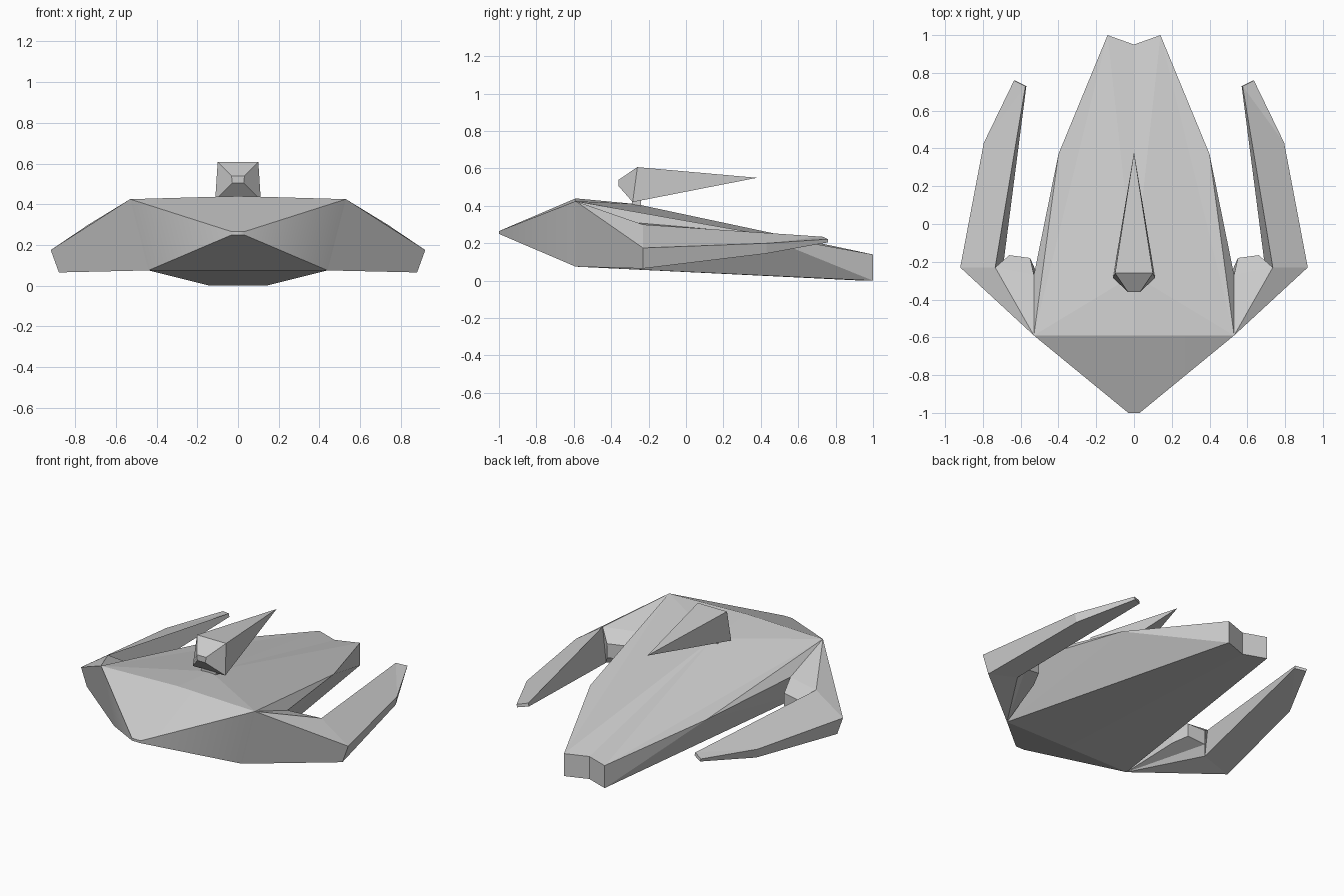
import bpy, bmesh, math

if "Cube" in bpy.data.objects:
    bpy.data.objects.remove(bpy.data.objects["Cube"])


def half_mesh(name, pts, faces, sides=(1, -1), smooth_before=None):
    """Build faces from named half-model points, mirrored across x = 0."""
    bm = bmesh.new()
    for s in sides:
        v = {k: bm.verts.new((p[0] * s, p[1], p[2])) for k, p in pts.items()}
        for f in faces:
            bm.faces.new([v[k] for k in f.split()])
    bmesh.ops.remove_doubles(bm, verts=bm.verts, dist=1e-5)
    bmesh.ops.recalc_face_normals(bm, faces=bm.faces)
    if smooth_before is not None:
        for f in bm.faces:
            f.smooth = f.calc_center_median().y < smooth_before
        for e in bm.edges:
            e.smooth = e.calc_face_angle(0) < math.radians(45)
    me = bpy.data.meshes.new(name)
    bm.to_mesh(me)
    bm.free()
    ob = bpy.data.objects.new(name, me)
    bpy.context.collection.objects.link(ob)
    return ob


# Main hull: wedge nose, sloping deck and notched tail
half_mesh("hull", {
    "n0": (0, -1, .265), "n1": (.03, -1, .265),
    "n2": (.03, -1, .25), "n3": (0, -1, .25),
    "top": (0, -.59, .44), "shoulder": (.53, -.59, .425),
    "chin": (.44, -.59, .075), "chin0": (0, -.59, .075),
    "ridge": (0, -.27, .41), "hip": (.53, -.27, .31), "knee": (.40, .37, .255),
    "tail0": (0, .95, .14), "tail": (.14, 1, .14),
    "keel": (.14, 1, 0), "keel0": (0, .95, 0),
}, [
    "n0 n1 n2 n3", "n0 n1 shoulder top", "n1 n2 chin shoulder", "n2 n3 chin0 chin",
    "top shoulder ridge", "ridge shoulder tail", "ridge tail tail0",
    "shoulder hip knee", "shoulder knee tail",
    "shoulder chin hip", "hip chin knee", "knee chin keel", "knee keel tail",
    "tail0 tail keel keel0", "chin0 chin keel keel0",
], smooth_before=-.6)

# Side wings: swept arm with a long prong pointing to the rear
wing = {
    "shoulder": (.53, -.59, .425), "chin": (.44, -.59, .075),
    "out_t": (.92, -.23, .175), "out_b": (.88, -.23, .065),
    "in_t": (.735, -.23, .30), "in_b": (.69, -.20, .10),
    "r1_t": (.66, -.165, .24), "r1_b": (.66, -.165, .15),
    "r2_t": (.55, -.18, .25), "r2_b": (.55, -.18, .17),
    "hip_t": (.53, -.27, .31), "hip_b": (.51, -.27, .15),
    "mid_t": (.795, .43, .20), "mid_b": (.785, .43, .145),
    "tip_t": (.635, .76, .222), "tip_b": (.63, .76, .205),
    "end_t": (.575, .73, .235), "end_b": (.57, .73, .215),
}
wing_faces = [
    # arm
    "shoulder chin out_b out_t", "shoulder out_t in_t", "shoulder in_t hip_t",
    "hip_t in_t r1_t r2_t", "hip_t r2_t r2_b hip_b", "r2_t r1_t r1_b r2_b",
    "r1_t in_t in_b r1_b", "chin out_b in_b", "chin in_b r1_b",
    "chin r1_b r2_b hip_b", "shoulder hip_t hip_b chin",
    # prong
    "out_t mid_t end_t in_t", "mid_t tip_t end_t", "out_t out_b mid_b mid_t",
    "mid_t mid_b tip_b tip_t", "tip_t tip_b end_b end_t",
    "in_t end_t end_b in_b", "in_b end_b mid_b out_b", "mid_b end_b tip_b",
]
half_mesh("right_wing", wing, wing_faces, (1,))
half_mesh("left_wing", wing, wing_faces, (-1,))

# Dorsal pod: blunt front tapering to a long rear spike
half_mesh("dorsal_pod", {
    "a0": (0, -.36, .54), "a1": (.032, -.36, .54),
    "a2": (.028, -.36, .505), "a3": (0, -.36, .505),
    "b0": (0, -.26, .607), "b1": (.10, -.26, .607),
    "b2": (.112, -.285, .42), "b3": (0, -.285, .42),
    "tip": (0, .38, .55),
}, ["a0 a1 a2 a3", "a0 a1 b1 b0", "a1 a2 b2 b1", "a2 a3 b3 b2",
    "b0 b1 tip", "b1 b2 tip", "b2 b3 tip"])

# Short foot joining the pod to the deck
bpy.ops.mesh.primitive_cube_add(size=1, location=(0, -.265, .415))
foot = bpy.context.object
foot.name = "pod_foot"
foot.scale = (.10, .05, .03)
